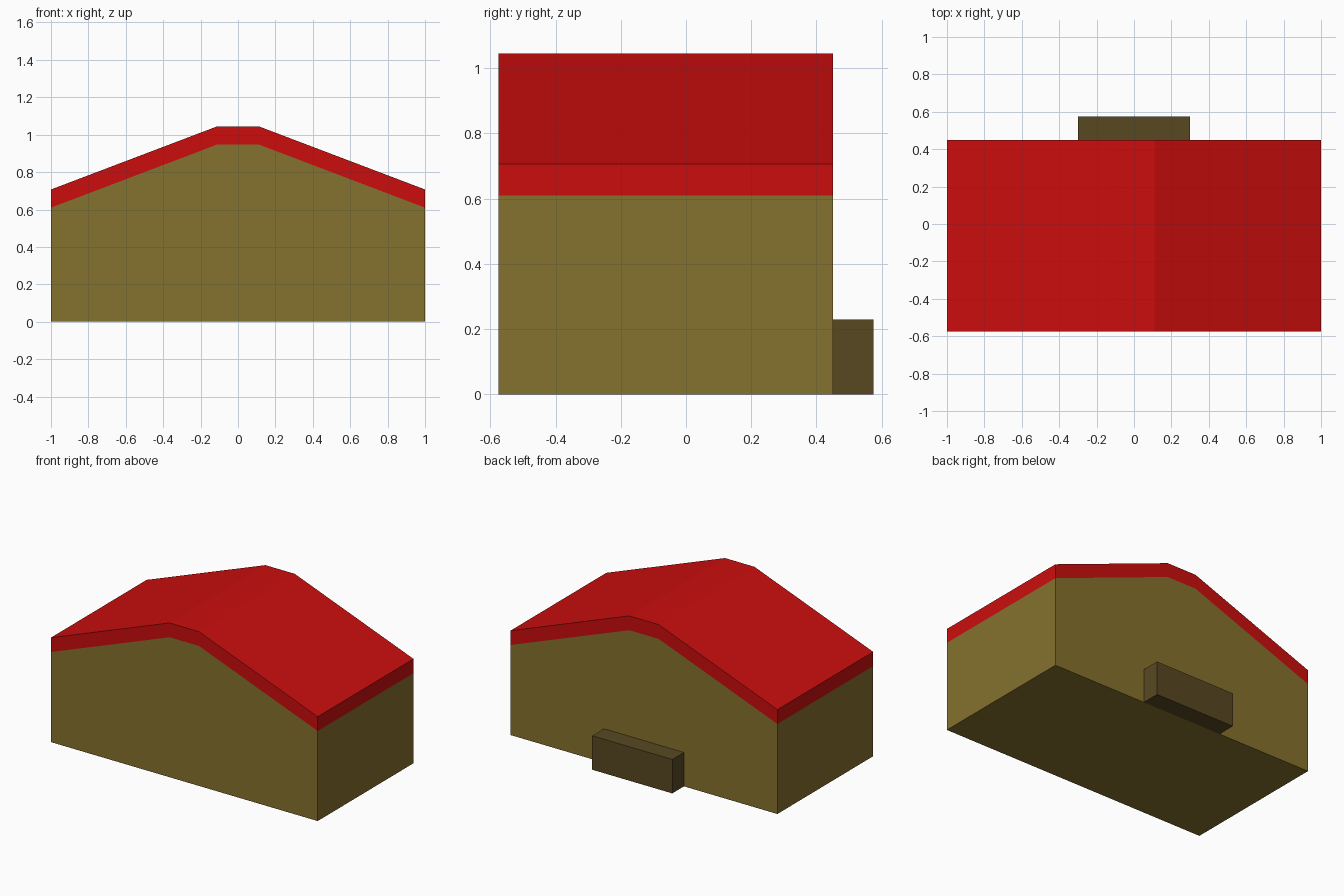
import bpy

old = bpy.data.objects.get("Cube")
if old:
    bpy.data.objects.remove(old, do_unlink=True)


def make_material(name, color):
    mat = bpy.data.materials.new(name)
    mat.use_nodes = True
    mat.diffuse_color = color
    mat.node_tree.nodes["Principled BSDF"].inputs["Base Color"].default_value = color
    return mat


def extrude_profile(name, profile, y0, y1, mat):
    """Extrude an (x, z) outline, listed counter-clockwise from the front, along y."""
    n = len(profile)
    verts = [(x, y, z) for y in (y0, y1) for x, z in profile]
    faces = [tuple(range(n)), tuple(reversed(range(n, 2 * n)))]
    for i in range(n):
        j = (i + 1) % n
        faces.append((j, i, i + n, j + n))
    mesh = bpy.data.meshes.new(name)
    mesh.from_pydata(verts, [], faces)
    mesh.materials.append(mat)
    obj = bpy.data.objects.new(name, mesh)
    bpy.context.collection.objects.link(obj)
    return obj


olive = make_material("olive wall", (0.235, 0.164, 0.026, 1))
red = make_material("red roof", (0.60, 0.004, 0.004, 1))
brown = make_material("dark brown", (0.099, 0.066, 0.016, 1))

FRONT, BACK, END = -0.575, 0.45, 0.575
THICK = 0.097

# Eave-to-eave line under the roof, right to left
slope = [(1, 0.61), (0.11, 0.948), (-0.11, 0.948), (-1, 0.61)]

# Building body with a flat-ridged gable
extrude_profile("walls", [(-1, 0), (1, 0)] + slope, FRONT, BACK, olive)

# Roof slab following the gable
top = [(x, z + THICK) for x, z in slope]
extrude_profile("roof", slope[::-1] + top, FRONT, BACK, red)

# Low block against the back wall
extrude_profile("back_step", [(-0.3, 0), (0.3, 0), (0.3, 0.23), (-0.3, 0.23)],
                BACK, END, brown)
